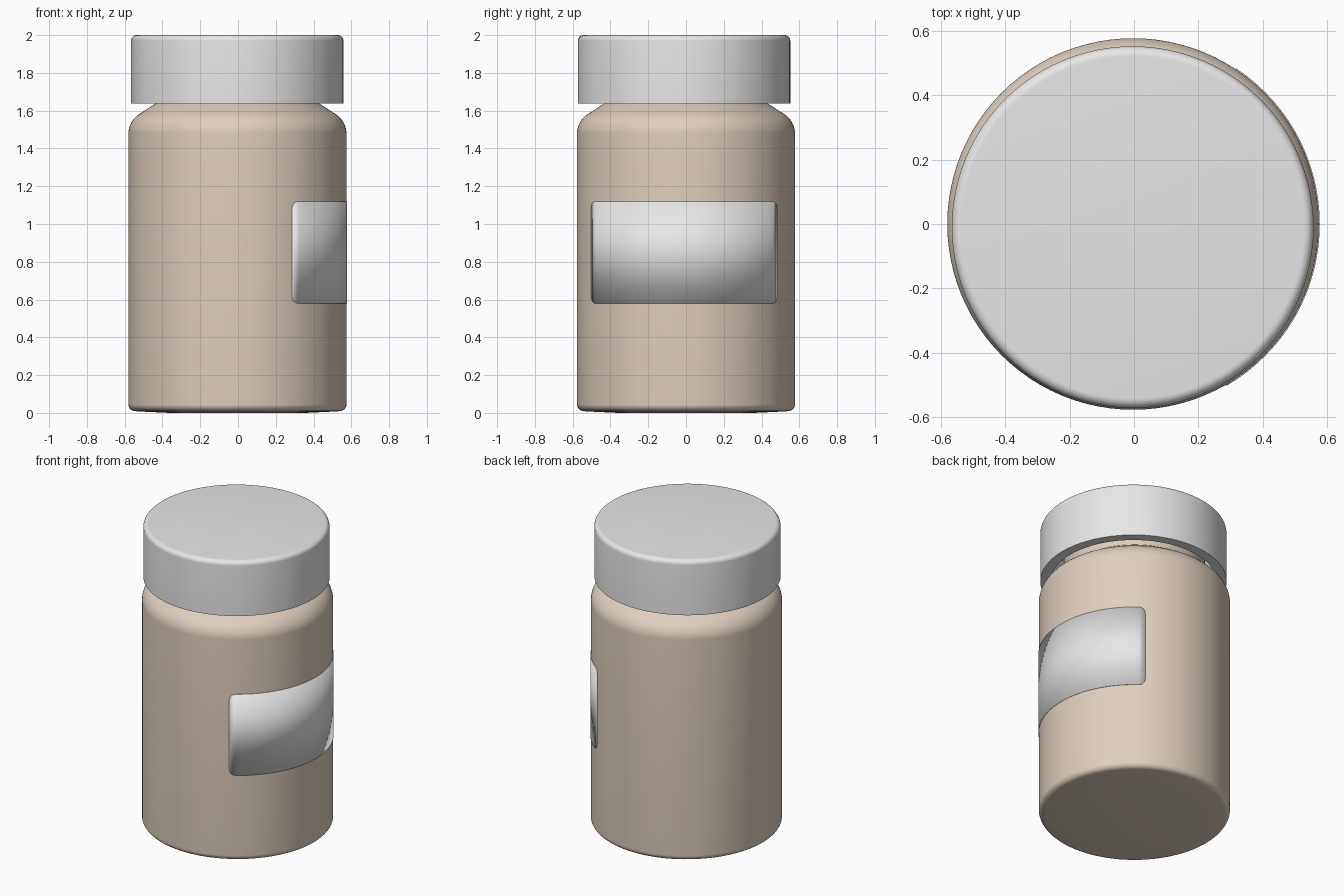
import bpy, bmesh
from math import sin, cos, pi, radians, sqrt

if "Cube" in bpy.data.objects:
    bpy.data.objects.remove(bpy.data.objects["Cube"])


def material(name, rgb):
    m = bpy.data.materials.new(name)
    m.use_nodes = True
    m.diffuse_color = (*rgb, 1)
    m.node_tree.nodes["Principled BSDF"].inputs["Base Color"].default_value = (*rgb, 1)
    return m


def finish(name, bm, mat, location=(0, 0, 0)):
    bmesh.ops.recalc_face_normals(bm, faces=bm.faces)
    mesh = bpy.data.meshes.new(name)
    bm.to_mesh(mesh)
    bm.free()
    mesh.materials.append(mat)
    ob = bpy.data.objects.new(name, mesh)
    ob.location = location
    bpy.context.collection.objects.link(ob)
    bpy.ops.object.select_all(action='DESELECT')
    ob.select_set(True)
    bpy.context.view_layer.objects.active = ob
    bpy.ops.object.shade_smooth_by_angle(angle=radians(40))
    return ob


def arc(cx, cz, rx, rz, start, end, steps=8):
    """Points (radius, height) along an elliptical arc, angles in degrees."""
    angles = [radians(start + (end - start) * i / steps) for i in range(steps + 1)]
    return [(cx + rx * cos(a), cz + rz * sin(a)) for a in angles]


def lathe(name, profile, mat, location=(0, 0, 0), sides=96):
    """Turn a profile around z and close both of its ends with a disc."""
    bm = bmesh.new()
    rings = [[bm.verts.new((r * cos(2 * pi * i / sides), r * sin(2 * pi * i / sides), z))
              for i in range(sides)] for r, z in profile]
    for low, high in zip(rings, rings[1:]):
        for i in range(sides):
            j = (i + 1) % sides
            bm.faces.new((low[i], low[j], high[j], high[i]))
    bm.faces.new(rings[0])
    bm.faces.new(rings[-1])
    return finish(name, bm, mat, location)


tan = material("tan plastic", (0.74, 0.63, 0.52))
white = material("white plastic", (0.8, 0.8, 0.8))

# Bottle: slightly bowed base, rounded foot, straight wall, shoulder and neck
RADIUS = 0.577
bottle = [(0.36, 0.0), (0.53, 0.008)]
bottle += arc(RADIUS - 0.035, 0.045, 0.035, 0.035, -80, 0)
bottle += arc(RADIUS - 0.15, 1.48, 0.15, 0.13, 0, 58, 12)
bottle += [(0.43, 1.64), (0.425, 1.66), (0.425, 1.9)]
lathe("bottle", bottle, tan, (-0.003, 0, 0))

# Cap: hollow cup with a rounded top edge
CAP = 0.562
cap = [(0.5, 1.93), (0.5, 1.637), (CAP, 1.637)]
cap += arc(CAP - 0.03, 1.97, 0.03, 0.03, 0, 90)
lathe("cap", cap, white, (-0.004, -0.01, 0))

# Label: thin curved plate with rounded corners, wrapped around the side
LABEL_R, CORNER = RADIUS + 0.003, 0.04
first, last = radians(-60), radians(56.5)
length = (last - first) * LABEL_R
ends = [CORNER * (1 - cos(pi / 2 * i / 8)) for i in range(9)]
middle = [CORNER + (length - 2 * CORNER) * i / 40 for i in range(1, 40)]
stations = ends + middle + [length - s for s in reversed(ends)]

bm = bmesh.new()
columns = []
for s in stations:
    gap = max(0, CORNER - min(s, length - s))
    inset = CORNER - sqrt(max(0, CORNER ** 2 - gap ** 2))
    a = first + s / LABEL_R
    columns.append([bm.verts.new((LABEL_R * cos(a), LABEL_R * sin(a), z))
                    for z in (0.58 + inset, 1.12 - inset)])
for (a, b), (c, d) in zip(columns, columns[1:]):
    bm.faces.new((a, c, d, b))
label = finish("label", bm, white, (-0.003, 0, 0))
# Face outwards before thickening towards the bottle
if label.data.polygons[20].normal.dot(label.data.polygons[20].center) < 0:
    label.data.flip_normals()
plate = label.modifiers.new("thickness", 'SOLIDIFY')
plate.thickness = 0.005
plate.offset = -1
